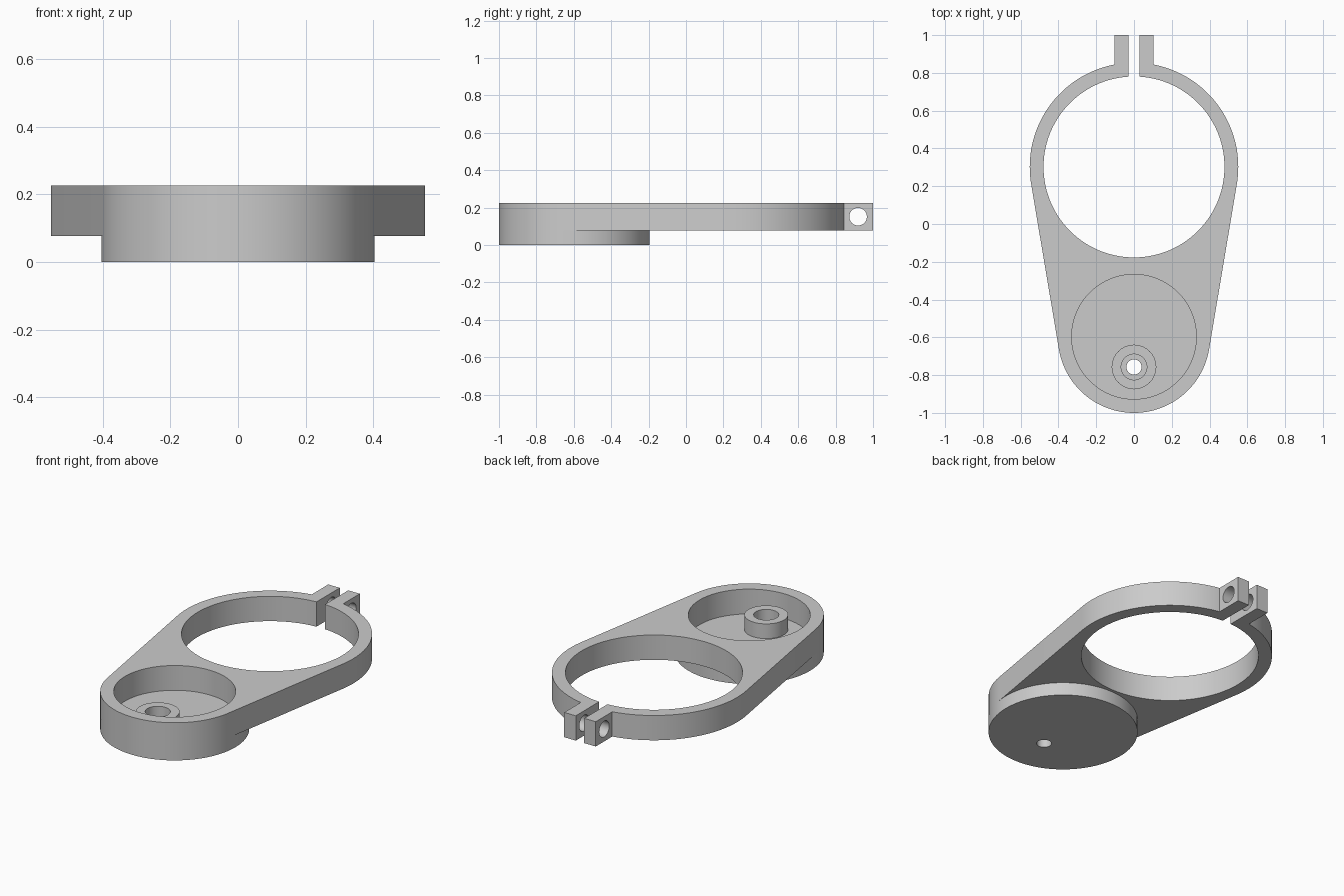
import bpy
import bmesh
from math import sin, cos, asin, pi

cube = bpy.data.objects.get("Cube")
if cube:
    bpy.data.objects.remove(cube, do_unlink=True)

# Main dimensions
RING_Y, RING_R, BORE_R = 0.302, 0.552, 0.479
CUP_Y, CUP_R, POCKET_R = -0.597, 0.403, 0.33
SCREW_Y = -0.757
FLOOR, TOP = 0.077, 0.225
GAP, TAB_X = 0.028, 0.104

grey = bpy.data.materials.new("light_grey")
grey.use_nodes = True
color = (0.6, 0.6, 0.6, 1)
grey.diffuse_color = color
grey.node_tree.nodes["Principled BSDF"].inputs["Base Color"].default_value = color


def arc(cx, cy, r, start, end, n):
    return [(cx + r * cos(start + (end - start) * i / n),
             cy + r * sin(start + (end - start) * i / n)) for i in range(n + 1)]


def circle(cx, cy, r, n=96):
    return arc(cx, cy, r, 0, 2 * pi, n)[:-1]


def prism(name, loops, low, high, along_x=False):
    """Extrude an outline (first loop) with holes (other loops)."""
    bm = bmesh.new()
    edges = []
    for loop in loops:
        vs = [bm.verts.new((low, u, v) if along_x else (u, v, low)) for u, v in loop]
        edges += [bm.edges.new((vs[i - 1], vs[i])) for i in range(len(vs))]
    bmesh.ops.triangle_fill(bm, edges=edges, use_beauty=True, use_dissolve=False)
    out = bmesh.ops.extrude_face_region(bm, geom=bm.faces[:], use_keep_orig=True)
    moved = [g for g in out["geom"] if isinstance(g, bmesh.types.BMVert)]
    d = high - low
    bmesh.ops.translate(bm, verts=moved, vec=(d, 0, 0) if along_x else (0, 0, d))
    bmesh.ops.recalc_face_normals(bm, faces=bm.faces[:])
    mesh = bpy.data.meshes.new(name)
    bm.to_mesh(mesh)
    bm.free()
    mesh.materials.append(grey)
    ob = bpy.data.objects.new(name, mesh)
    bpy.context.collection.objects.link(ob)
    bpy.ops.object.select_all(action="DESELECT")
    ob.select_set(True)
    bpy.context.view_layer.objects.active = ob
    bpy.ops.object.shade_smooth_by_angle(angle=pi / 6)
    return ob


# Arm plate: split ring joined to the cup by tangent sides, with the pocket open
tilt = asin((RING_R - CUP_R) / (RING_Y - CUP_Y))
outer_gap, inner_gap = asin(GAP / RING_R), asin(GAP / BORE_R)
outline = (arc(0, RING_Y, RING_R, pi / 2 + outer_gap, pi + tilt, 40)
           + arc(0, CUP_Y, CUP_R, pi + tilt, 2 * pi - tilt, 56)
           + arc(0, RING_Y, RING_R, -tilt, pi / 2 - outer_gap, 40)
           + arc(0, RING_Y, BORE_R, pi / 2 - inner_gap, inner_gap - 3 * pi / 2, 110))
prism("arm_plate", [outline, circle(0, CUP_Y, POCKET_R)], FLOOR, TOP)

# Cup floor and screw boss
prism("cup_floor", [circle(0, CUP_Y, CUP_R, 112), circle(0, SCREW_Y, 0.04, 48)], 0, FLOOR)
prism("screw_boss", [circle(0, SCREW_Y, 0.118, 64), circle(0, SCREW_Y, 0.068, 64)],
      FLOOR, 0.165)

# Clamp tabs with a cross hole for the bolt
tab = [(0.845, FLOOR), (1, FLOOR), (1, TOP), (0.845, TOP)]
bolt = circle(0.92, (FLOOR + TOP) / 2, 0.047, 48)
prism("left_clamp_tab", [tab, bolt], GAP, TAB_X, along_x=True)
prism("right_clamp_tab", [tab, bolt], -TAB_X, -GAP, along_x=True)
